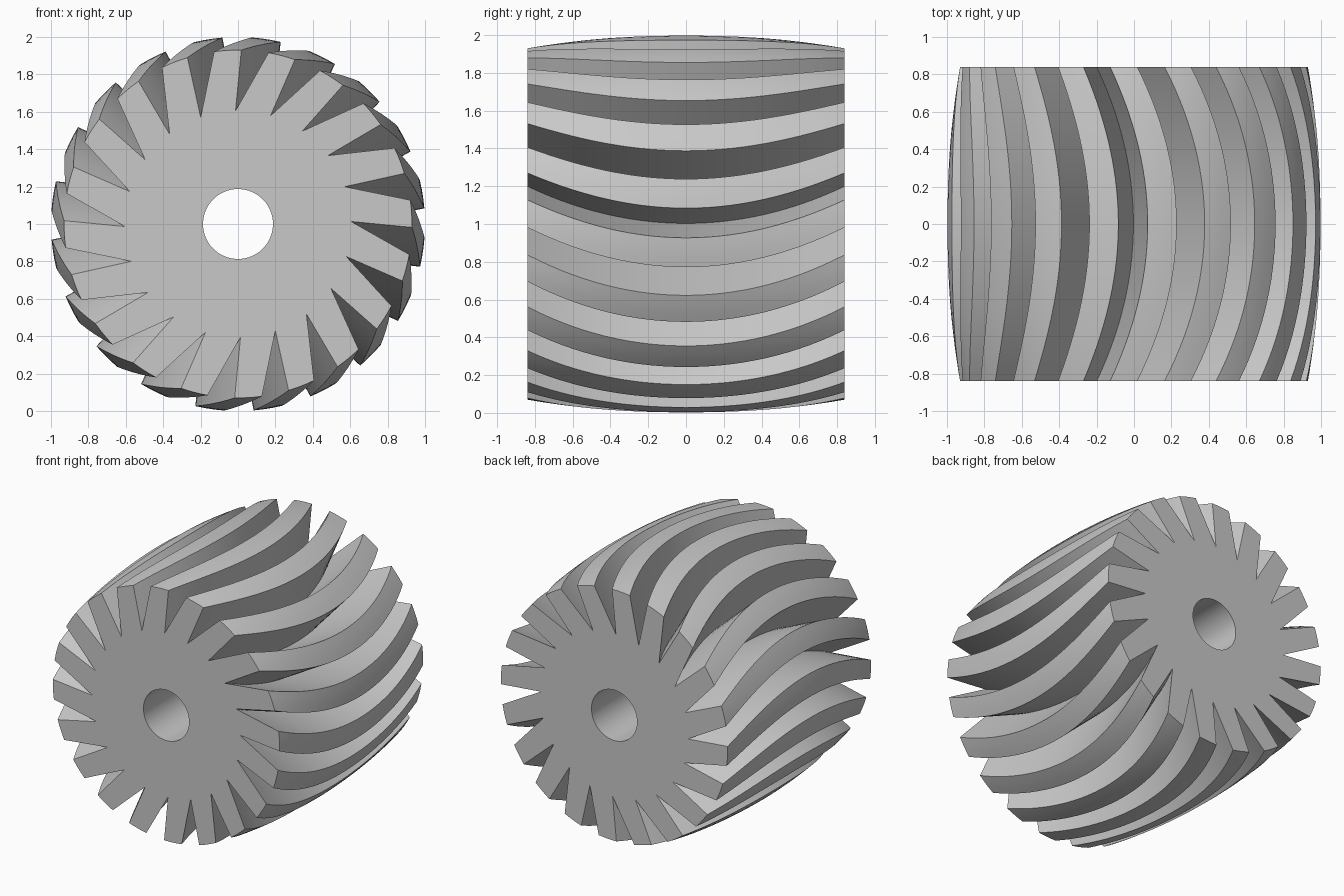
import bpy, bmesh
from math import cos, sin, pi, radians, sqrt

if "Cube" in bpy.data.objects:
    bpy.data.objects.remove(bpy.data.objects["Cube"], do_unlink=True)

TEETH = 20
STEP = 2 * pi / TEETH
HALF = 0.84          # half length along y
ROOT, BORE = 0.604, 0.187
STATIONS = 28
TIPS = 4             # points across each tooth crest
BORE_PER = 4         # bore points per tooth
ARC = 1.95           # radius of the groove's sweep


def bow(y):
    """0 at mid length, 1 at the ends, along a circular arc."""
    return (ARC - sqrt(ARC**2 - y**2)) / (ARC - sqrt(ARC**2 - HALF**2))


def section(bm, y):
    """Ring of teeth at y: a groove root followed by the crest points."""
    s = bow(y)
    crest = 1 - 0.07 * s
    root = radians(0.3 + 19 * s)
    start = radians(4.8 + 12.1 * s)
    width = STEP / 2
    ring = []
    for k in range(TEETH):
        polar = [(ROOT, root)]
        polar += [(crest, start + width * i / (TIPS - 1)) for i in range(TIPS)]
        ring += [bm.verts.new((r * cos(a + k * STEP), y, 1 + r * sin(a + k * STEP)))
                 for r, a in polar]
    return ring


def bore_ring(bm, y):
    n = TEETH * BORE_PER
    first = radians(19.3)
    return [bm.verts.new((BORE * cos(first + 2 * pi * i / n), y,
                          1 + BORE * sin(first + 2 * pi * i / n))) for i in range(n)]


def bridge(bm, a, b):
    n = len(a)
    for i in range(n):
        j = (i + 1) % n
        bm.faces.new((a[i], a[j], b[j], b[i]))


def cap(bm, ring, bore):
    """Flat end: tooth faces plus the web between the roots and the bore."""
    per = TIPS + 1
    for k in range(TEETH):
        nxt = ring[(k + 1) * per % len(ring)]
        bm.faces.new(ring[k * per:(k + 1) * per] + [nxt])
        inner = [bore[(k * BORE_PER + i) % len(bore)] for i in range(BORE_PER + 1)]
        bm.faces.new([ring[k * per], nxt] + inner[::-1])


# Toothed barrel with bore
bm = bmesh.new()
rings = [section(bm, -HALF + 2 * HALF * i / STATIONS) for i in range(STATIONS + 1)]
for a, b in zip(rings, rings[1:]):
    bridge(bm, a, b)
bores = [bore_ring(bm, -HALF), bore_ring(bm, HALF)]
bridge(bm, *bores)
cap(bm, rings[0], bores[0])
cap(bm, rings[-1], bores[1])
bmesh.ops.recalc_face_normals(bm, faces=bm.faces)

mesh = bpy.data.meshes.new("curved_tooth_gear")
bm.to_mesh(mesh)
bm.free()
gear = bpy.data.objects.new("curved_tooth_gear", mesh)
bpy.context.collection.objects.link(gear)

# Plain grey metal
grey = bpy.data.materials.new("light_grey")
grey.use_nodes = True
colour = (0.58, 0.58, 0.58, 1)
grey.diffuse_color = colour
grey.node_tree.nodes["Principled BSDF"].inputs["Base Color"].default_value = colour
mesh.materials.append(grey)

# Smooth sweep with crisp tooth edges
bpy.context.view_layer.objects.active = gear
gear.select_set(True)
bpy.ops.object.shade_smooth_by_angle(angle=radians(25))
